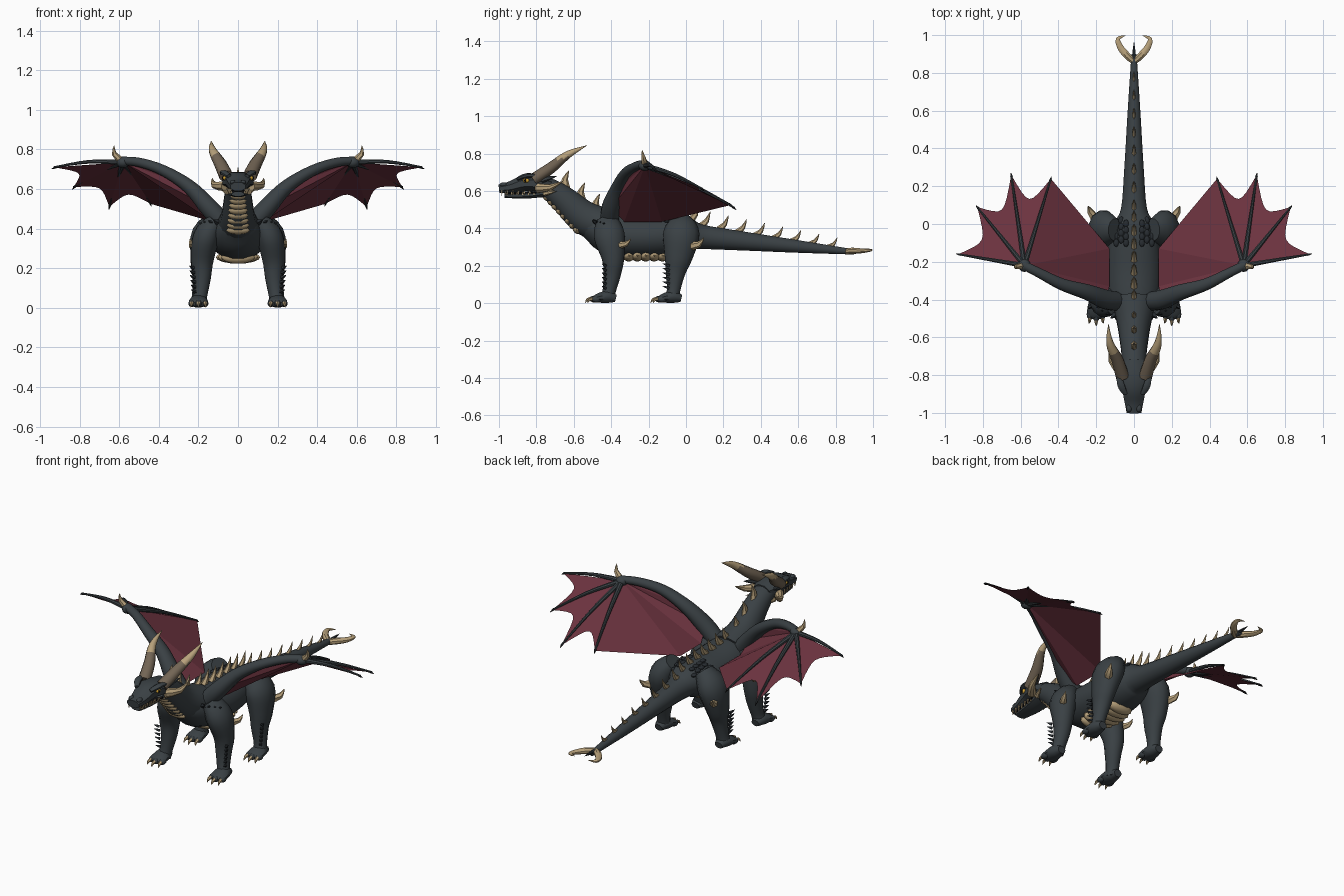
import bpy, bmesh, math
from mathutils import Vector, Matrix

if "Cube" in bpy.data.objects:
    bpy.data.objects.remove(bpy.data.objects["Cube"], do_unlink=True)

X, Y = Vector((1, 0, 0)), Vector((0, 1, 0))


def material(name, rgb):
    m = bpy.data.materials.new(name)
    m.use_nodes = True
    m.diffuse_color = (*rgb, 1)
    bsdf = next(n for n in m.node_tree.nodes if n.type == 'BSDF_PRINCIPLED')
    bsdf.inputs["Base Color"].default_value = (*rgb, 1)
    bsdf.inputs["Roughness"].default_value = 0.8
    return m


HIDE = material("slate hide", (.042, .052, .058))
SCALE = material("dark scale", (.02, .025, .03))
BONE = material("bone", (.48, .36, .2))
HORN = material("brown horn", (.17, .13, .09))
SKIN = material("wine membrane", (.15, .033, .05))
EYE = material("amber eye", (.75, .42, .04))
BLACK = material("black", (.006, .006, .007))


def curve(rows, steps):
    """Catmull-Rom curve through rows of x, y, z, side radius, other radius."""
    out = []
    for i in range(len(rows) - 1):
        a, b, c, d = (rows[max(0, min(len(rows) - 1, i + k))] for k in (-1, 0, 1, 2))
        for s in range(steps):
            t = s / steps
            out.append([.5 * (2 * q + (r - p) * t + (2 * p - 5 * q + 4 * r - w) * t * t
                              + (3 * q - p - 3 * r + w) * t ** 3)
                        for p, q, r, w in zip(a, b, c, d)])
    return out + [list(rows[-1])]


def loft(bm, rows, ref=X, sides=12, steps=4):
    rows = curve(rows, steps)
    pts = [Vector(r[:3]) for r in rows]
    rings = []
    for i, r in enumerate(rows):
        t = (pts[min(i + 1, len(pts) - 1)] - pts[max(i - 1, 0)]).normalized()
        u = (ref - t * ref.dot(t)).normalized()
        v = t.cross(u)
        angles = [2 * math.pi * (k + .5) / sides for k in range(sides)]
        rings.append([bm.verts.new(pts[i] + u * max(r[3], .001) * math.cos(a)
                                   + v * max(r[4], .001) * math.sin(a)) for a in angles])
    for a, b in zip(rings, rings[1:]):
        for k in range(sides):
            bm.faces.new((a[k], a[k - 1], b[k - 1], b[k]))
    bm.faces.new(rings[0])
    bm.faces.new(rings[-1])


def spike(bm, base, tip, a, b=None, bend=(0, 0, 0), ref=X, sides=6):
    base, tip = Vector(base), Vector(tip)
    b = b or a
    mid = (base + tip) / 2 + Vector(bend)
    loft(bm, [(*base, a, b), (*mid, a * .65, b * .65), (*tip, .001, .001)], ref, sides, 2)


def blob(bm, pos, size, tilt=0):
    m = Matrix.Translation(pos) @ Matrix.Rotation(tilt, 4, 'X') @ Matrix.Diagonal((*size, 1))
    bmesh.ops.create_uvsphere(bm, u_segments=12, v_segments=8, radius=1, matrix=m)


def finish(name, bm, mats, mirror=False, angle=40, rule=None):
    bmesh.ops.recalc_face_normals(bm, faces=bm.faces)
    mats = mats if isinstance(mats, list) else [mats]
    if rule:
        for f in bm.faces:
            f.material_index = rule(f.calc_center_median())
    me = bpy.data.meshes.new(name)
    bm.to_mesh(me)
    bm.free()
    ob = bpy.data.objects.new(name, me)
    bpy.context.collection.objects.link(ob)
    for m in mats:
        me.materials.append(m)
    bpy.ops.object.select_all(action='DESELECT')
    ob.select_set(True)
    bpy.context.view_layer.objects.active = ob
    if angle:
        bpy.ops.object.shade_smooth_by_angle(angle=math.radians(angle))
    if mirror:
        ob.modifiers.new("mirror", 'MIRROR').use_mirror_merge = False
    return ob


def part(name, rows, mat, mirror=False, ref=X, sides=12, rule=None):
    bm = bmesh.new()
    loft(bm, rows, ref, sides)
    return finish(name, bm, mat, mirror, rule=rule)


# Body and tail, neck, head
body = [(0, -.56, .43, .05, .05), (0, -.5, .41, .1, .08), (0, -.4, .37, .135, .115),
        (0, -.25, .355, .147, .115), (0, -.1, .36, .137, .11), (0, 0, .37, .11, .092),
        (0, .08, .355, .07, .067), (0, .3, .333, .052, .052), (0, .6, .303, .034, .034),
        (0, .9, .274, .014, .014)]
part("body_and_tail", body, HIDE, sides=16)
part("neck", [(0, -.4, .4, .12, .1), (0, -.54, .455, .088, .092), (0, -.66, .56, .07, .072),
              (0, -.75, .62, .062, .055), (0, -.82, .63, .05, .04)], HIDE, sides=16)
part("head", [(0, -.72, .635, .055, .04), (0, -.8, .64, .085, .047), (0, -.87, .64, .068, .045),
              (0, -.94, .62, .054, .034), (0, -1, .612, .042, .024)], HIDE, sides=8)
part("lower_jaw", [(0, -.76, .595, .06, .03), (0, -.86, .577, .05, .019),
                   (0, -.97, .574, .035, .012)], HIDE, sides=8)
part("mouth", [(0, -.8, .592, .066, .008), (0, -.97, .588, .036, .007)], BLACK, sides=8)


def hide_top(x, y):
    for a, b in zip(body, body[1:]):
        if a[1] <= y <= b[1]:
            z, rx, rz = (p + (q - p) * (y - a[1]) / (b[1] - a[1]) for p, q in zip(a[2:], b[2:]))
            return z + rz * math.sqrt(max(0, 1 - (x / rx) ** 2))
    return .3


# Face details
bm = bmesh.new()
loft(bm, [(.045, -.9, .665, .012, .01), (.07, -.85, .682, .02, .014), (.085, -.77, .68, .008, .008)],
     sides=8)
blob(bm, (.026, -.975, .634), (.015, .022, .012))
spike(bm, (.07, -.77, .66), (.1, -.69, .68), .018)
finish("brow_and_nostril", bm, HIDE, True)
bm = bmesh.new()
blob(bm, (.066, -.855, .656), (.012, .018, .012))
finish("eye", bm, EYE, True)
bm = bmesh.new()
blob(bm, (.076, -.86, .656), (.004, .005, .01))
finish("pupil", bm, BLACK, True)
bm = bmesh.new()
for i in range(6):
    y = -.985 + i * .03
    spike(bm, (.037 + i * .004, y, .602), (.037 + i * .004, y, .574), .006, sides=4)
    spike(bm, (.034 + i * .004, y + .022, .578), (.036 + i * .004, y + .022, .602), .005, sides=4)
finish("teeth", bm, BONE, True, 0)

# Horns, brown near the skull and bone at the ends
part("horn", [(.06, -.81, .665, .036, .032), (.088, -.72, .725, .032, .03),
              (.128, -.63, .795, .02, .02), (.135, -.53, .843, .001, .001)],
     [HORN, BONE], True, sides=10, rule=lambda c: int(c.z > .775))
bm = bmesh.new()
spike(bm, (.065, -.79, .615), (.13, -.655, .655), .027, bend=(.022, 0, -.015), sides=8)
spike(bm, (.055, -.76, .585), (.085, -.69, .6), .014)
finish("cheek_horn", bm, BONE, True)

# Row of back spikes
bm = bmesh.new()
for y, z in ((-.645, .615), (-.56, .55), (-.48, .49)):
    spike(bm, (0, y, z), (0, y + .02, z + .095), .018, .026, (0, -.012, 0))
for i in range(15):
    y = -.4 + .07 * i if i < 7 else .08 + .097 * (i - 7)
    h = .085 if i < 7 else .08 - .004 * (i - 7)
    spike(bm, (0, y, hide_top(0, y) - .012), (0, y + .05, hide_top(0, y) + h - .012),
          .02 - .0008 * i, .026 - .0008 * i, (0, .006, -.008))
finish("back_spikes", bm, BONE, angle=25)

# Throat and belly plates
bm = bmesh.new()
for i in range(8):
    t = i / 7
    blob(bm, (0, -.745 + .16 * t, .567 - .175 * t), (.04 + .02 * t, .024, .018), -.85)
finish("throat_plates", bm, BONE)
bm = bmesh.new()
for i in range(6):
    blob(bm, (0, -.35 + i * .045, .255), (.085 + .028 * math.sin(i * math.pi / 5), .034, .032), .2)
finish("belly_plates", bm, BONE)

# Legs and feet
part("front_leg", [(.11, -.42, .44, .045, .06), (.16, -.41, .36, .068, .085),
                   (.18, -.39, .24, .058, .062), (.182, -.395, .15, .046, .047),
                   (.19, -.41, .07, .037, .037), (.198, -.42, .025, .04, .038)], HIDE, True)
part("hind_leg", [(.1, -.03, .445, .05, .06), (.16, -.025, .37, .076, .1),
                  (.182, -.04, .25, .06, .078), (.185, -.055, .17, .048, .056),
                  (.195, -.065, .08, .037, .038), (.2, -.075, .025, .04, .038)], HIDE, True)
for name, dy in (("front", 0), ("hind", .35)):
    bm = bmesh.new()
    loft(bm, [(.2, -.375 + dy, .025, .025, .02), (.2, -.42 + dy, .034, .043, .034),
              (.2, -.475 + dy, .026, .05, .024), (.2, -.5 + dy, .018, .035, .012)])
    for k in (-1, 0, 1):
        blob(bm, (.2 + k * .033, -.49 + dy + abs(k) * .012, .022), (.018, .028, .018))
    finish(name + "_foot", bm, HIDE, True)
    bm = bmesh.new()
    for k in (-1, 0, 1):
        y = -.502 + dy + abs(k) * .012
        spike(bm, (.2 + k * .033, y, .024), (.2 + k * .038, y - .036, .002), .012, bend=(0, -.008, .006))
    finish(name + "_claws", bm, BONE, True)
bm = bmesh.new()
spike(bm, (.2, -.365, .31), (.238, -.295, .345), .022, bend=(.012, .01, -.01))
spike(bm, (.2, .02, .305), (.242, .095, .35), .026, bend=(.012, .012, -.012))
finish("elbow_spikes", bm, BONE, True)

# Dark scales on shins, shoulders and haunches
bm = bmesh.new()
for i in range(6):
    z = .08 + i * .024
    spike(bm, (.215 + i * .002, -.43, z), (.236 + i * .002, -.45, z + .012), .011, sides=4)
    spike(bm, (.215 + i * .002, -.09, z), (.228 + i * .002, -.125, z + .012), .011, sides=4)
for i in range(4):
    spike(bm, (.1 + i * .02, -.48 + i * .015, .43 - i * .005),
          (.125 + i * .025, -.5 + i * .02, .445 - i * .005), .016, sides=4)
for i in range(4):
    for j in range(3):
        x, y = .042 + j * .026, -.1 + i * .034 + (j % 2) * .017
        blob(bm, (x, y, hide_top(x, y)), (.015, .021, .01))
finish("dark_scales", bm, SCALE, True, 0)

# Wing: arm, fingers, membrane
wrist = Vector((.58, -.22, .735))
tips = [Vector(p) for p in ((.93, -.16, .71), (.83, .09, .61), (.65, .26, .51), (.44, .24, .525))]
arm = [(.08, -.41, .43, .05, .05), (.15, -.4, .51, .052, .048), (.25, -.36, .615, .042, .036),
       (.38, -.32, .695, .032, .028), (.5, -.26, .735, .026, .024), (.59, -.215, .742, .024, .022)]
part("wing_arm", arm, HIDE, True, Y)
bm = bmesh.new()
blob(bm, wrist, (.034, .034, .028))
for tip in tips:
    mid = (wrist + tip) / 2 + Vector((0, 0, .015))
    loft(bm, [(*wrist, .015, .015), (*mid, .01, .01), (*tip, .005, .005)], Vector((0, 0, 1)), 8)
finish("wing_fingers", bm, HIDE, True)
bm = bmesh.new()
spike(bm, wrist, (.625, -.235, .82), .02, bend=(.022, 0, 0), ref=Y)
finish("wrist_spike", bm, BONE, True)
bm = bmesh.new()
for tip in tips:
    out = (tip - wrist).normalized()
    spike(bm, tip - out * .012, tip + out * .012 - Vector((0, 0, .008)), .007, ref=Vector((0, 0, 1)))
finish("wing_claws", bm, BLACK, True)
bm = bmesh.new()
rim = []
for a, b in zip(tips, tips[1:]):
    for k in range(8):
        t = k / 8
        rim.append(a.lerp(b, t).lerp(wrist, .25 * math.sin(math.pi * t) ** .9))
rim += [tips[-1], Vector((.13, -.13, .435)), Vector((.13, -.33, .435))]
rim += [Vector(r[:3]) for r in arm[1:5]]
hub = bm.verts.new(wrist)
edge = [bm.verts.new(p) for p in rim]
for a, b in zip(edge, edge[1:]):
    bm.faces.new((hub, a, b))
finish("wing_membrane", bm, SKIN, True, 0)

# Forked tail end
part("tail_fork", [(0, .86, .276, .017, .017), (.035, .89, .28, .018, .02), (.072, .935, .28, .014, .018),
                   (.084, .98, .283, .009, .012), (.045, .998, .285, .001, .001)],
     BONE, True, Vector((0, 0, 1)), 8)
bm = bmesh.new()
spike(bm, (0, .88, .28), (0, .965, .285), .012)
finish("tail_tip", bm, SCALE)
